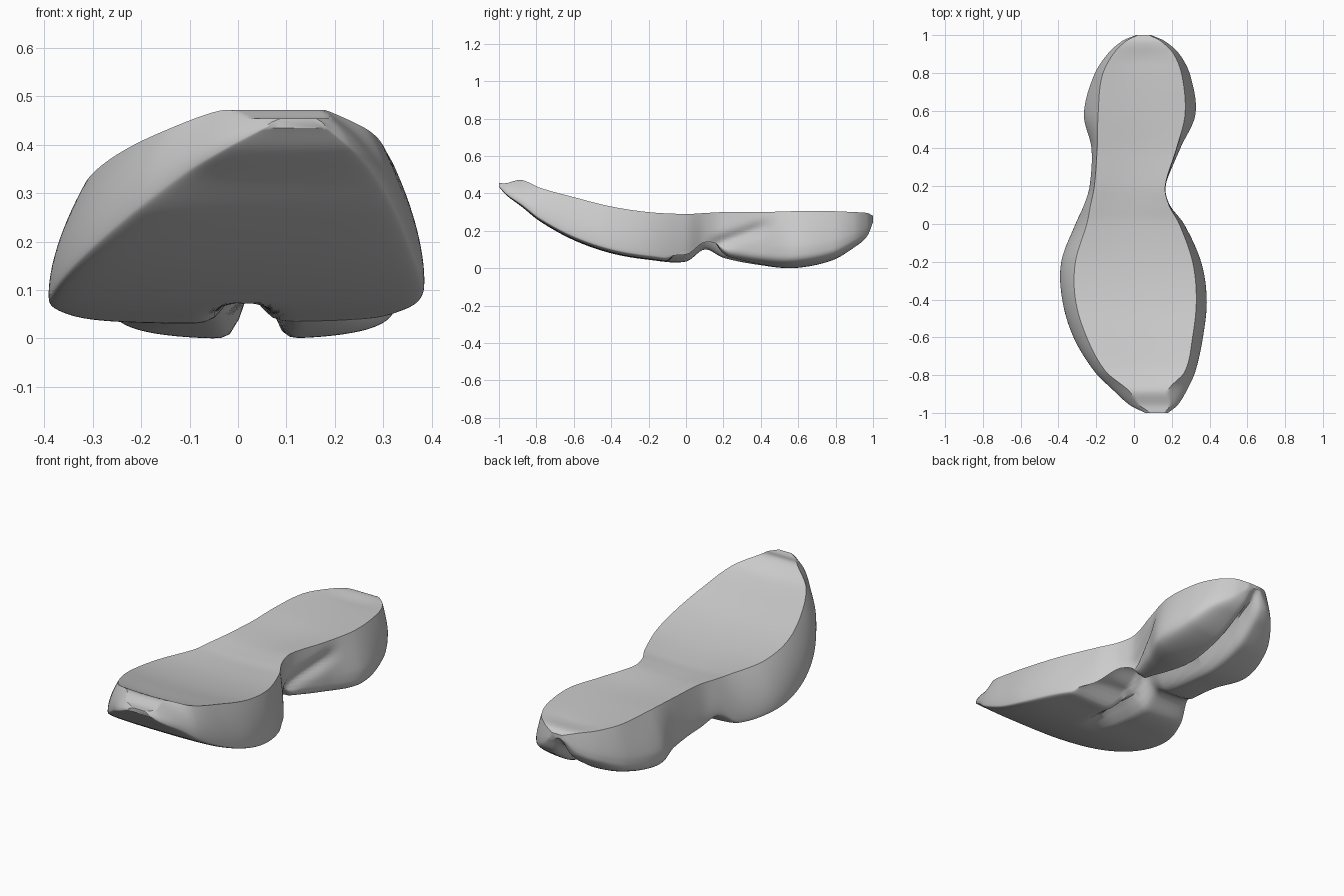
import bpy
import bmesh
import math

cube = bpy.data.objects.get("Cube")
if cube:
    bpy.data.objects.remove(cube)

# Stations along the sole: y, outer right, outer left, deck right, deck left,
# deck height, underside height
STATIONS = [
    (-1, .06, .18, .09, .16, .455, .435),
    (-.96, -.02, .23, .03, .19, .455, .39),
    (-.88, -.11, .28, -.03, .18, .472, .33),
    (-.78, -.21, .325, -.15, .27, .43, .25),
    (-.6, -.32, .365, -.25, .31, .38, .15),
    (-.4, -.38, .385, -.31, .33, .33, .08),
    (-.2, -.385, .355, -.31, .31, .3, .045),
    (0, -.31, .265, -.25, .24, .29, .035),
    (.1, -.265, .19, -.23, .185, .295, .1),
    (.2, -.235, .17, -.21, .165, .3, .055),
    (.4, -.225, .245, -.195, .225, .3, .015),
    (.58, -.265, .325, -.19, .27, .305, .0),
    (.78, -.215, .3, -.17, .255, .305, .04),
    (.9, -.14, .24, -.11, .21, .3, .11),
    (.97, -.06, .16, -.04, .14, .295, .17),
    (1, .01, .09, .02, .08, .28, .24),
]
RINGS, DECK, WALL, UNDER = 150, 14, 12, 64


def smoothstep(a, b, v):
    t = min(max((v - a) / (b - a), 0), 1)
    return t * t * (3 - 2 * t)


def bump(v, centre, width):
    return math.exp(-((v - centre) / width) ** 2)


def slope(i, c):
    a, b = STATIONS[max(i - 1, 0)], STATIONS[min(i + 1, len(STATIONS) - 1)]
    return (b[c] - a[c]) / (b[0] - a[0])


def station(y):
    """Cubic blend of the two stations around y."""
    i = max(k for k in range(len(STATIONS) - 1) if STATIONS[k][0] <= y)
    p, q = STATIONS[i], STATIONS[i + 1]
    h = q[0] - p[0]
    t = (y - p[0]) / h
    e = t * t * (3 - 2 * t)
    return [p[c] * (1 - e) + q[c] * e
            + h * t * (1 - t) * ((1 - t) * slope(i, c) - t * slope(i + 1, c))
            for c in range(1, 7)]


def section(y):
    """Closed outline: dished deck, flared walls, grooved underside."""
    xr, xl, dr, dl, top, low = station(y)
    heel = smoothstep(0, .3, y)
    widest = low + (top - low) * (.15 + .2 * heel)
    flare = 1.7 - .4 * heel
    groove = .07 * smoothstep(-.4, -.1, y) * (1 - heel)
    groove += .13 * heel * (1 - .6 * smoothstep(.75, 1, y))
    groove = min(groove, (top - low) * .5)
    groove_middle = .01 + .03 * heel
    groove_width = .045 - .01 * smoothstep(.2, .6, y)
    # The left side of the waist is hollowed between the pads
    hollow = .09 * smoothstep(-.11, -.01, y) * (1 - smoothstep(.1, .24, y))
    dish = .012 * smoothstep(-.9, -.75, y) * (1 - smoothstep(.85, .98, y))
    points = []

    def wall_point(deck, outer, t):
        x = deck + (outer - deck) * (1 - (1 - t) ** flare)
        return [x, y, top + (widest - top) * t]

    # Deck, flaring wall, underside pads split by the groove, opposite wall
    for k in range(DECK):
        t = k / DECK
        points.append([dr + (dl - dr) * t, y, top - dish * math.sin(math.pi * t)])
    points += [wall_point(dl, xl, k / WALL) for k in range(WALL)]
    for k in range(UNDER + 1):
        a = math.pi * k / UNDER
        c = math.cos(a)
        x = (xl + xr) / 2 + (xl - xr) / 2 * math.copysign(abs(c) ** .8, c)
        round_off = max(math.sin(a), 0) ** (.38 + .07 * heel)
        z = widest - (widest - low) * round_off
        lift = max(hollow * smoothstep(-.04, .05, x) * round_off,
                   groove * bump(x, groove_middle, groove_width))
        points.append([x, y, z + lift])
    points += [wall_point(dr, xr, k / WALL) for k in range(WALL - 1, 0, -1)]

    # Slanting crease above the left heel pad
    crease = .025 * smoothstep(.08, .2, y) * (1 - smoothstep(.35, .5, y))
    for p in points:
        p[0] -= crease * smoothstep(.08, .15, p[0]) * bump(p[2], .07 + .36 * y, .035)
    return points


# Loft the sole through its sections
bm = bmesh.new()
rings = []
for r in range(RINGS + 1):
    y = -math.cos(math.pi * r / RINGS) * .6 + .4 * (2 * r / RINGS - 1)
    rings.append([bm.verts.new(p) for p in section(y)])
for a, b in zip(rings, rings[1:]):
    for k in range(len(a)):
        n = (k + 1) % len(a)
        bm.faces.new((a[k], a[n], b[n], b[k]))
bm.faces.new(rings[0])
bm.faces.new(rings[-1])
bmesh.ops.recalc_face_normals(bm, faces=bm.faces[:])
mesh = bpy.data.meshes.new("shoe_sole")
bm.to_mesh(mesh)
bm.free()
sole = bpy.data.objects.new("shoe_sole", mesh)
bpy.context.collection.objects.link(sole)

# Plain grey material
grey = bpy.data.materials.new("light_grey")
grey.use_nodes = True
colour = (.6, .6, .6, 1)
grey.diffuse_color = colour
grey.node_tree.nodes["Principled BSDF"].inputs["Base Color"].default_value = colour
mesh.materials.append(grey)

# Smooth surfaces with a crisp deck edge
bpy.context.view_layer.objects.active = sole
sole.select_set(True)
bpy.ops.object.shade_smooth_by_angle(angle=math.radians(40))
